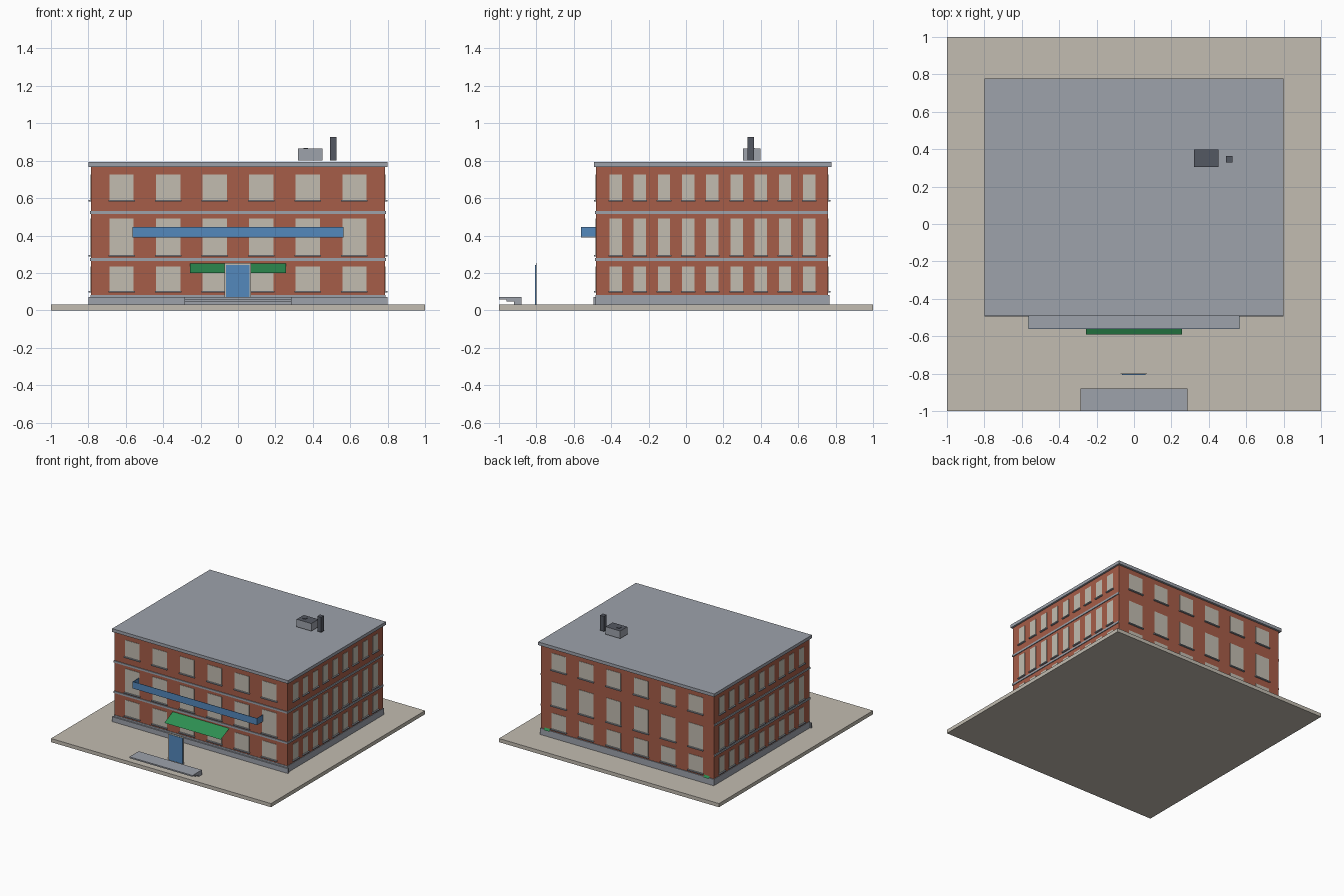
import bpy, bmesh
from mathutils import Matrix, Vector

cube = bpy.data.objects.get("Cube")
if cube:
    bpy.data.objects.remove(cube, do_unlink=True)


def material(name, *rgb):
    linear = [((c / 255 + 0.055) / 1.055) ** 2.4 for c in rgb] + [1]
    m = bpy.data.materials.new(name)
    m.use_nodes = True
    m.diffuse_color = linear
    m.node_tree.nodes["Principled BSDF"].inputs["Base Color"].default_value = linear
    return m


BRICK = material("red brick", 166, 93, 72)
STONE = material("grey stone", 157, 162, 171)
PAVING = material("beige paving", 194, 188, 177)
GLASS = material("pale window", 194, 188, 176)
BLUE = material("blue panel", 84, 136, 188)
GREEN = material("green awning", 46, 144, 82)
DARK = material("dark metal", 84, 88, 98)


def finish(name, bm, *mats):
    mesh = bpy.data.meshes.new(name)
    bm.to_mesh(mesh)
    bm.free()
    for m in mats:
        mesh.materials.append(m)
    obj = bpy.data.objects.new(name, mesh)
    bpy.context.collection.objects.link(obj)
    return obj


def add_box(bm, x, y, z):
    """Box from (low, high) pairs on each axis."""
    lo, hi = zip(x, y, z)
    lo, hi = Vector(lo), Vector(hi)
    size = Matrix.Diagonal(hi - lo).to_4x4()
    bmesh.ops.create_cube(bm, size=1, matrix=Matrix.Translation((lo + hi) / 2) @ size)


def box(name, mat, x, y, z):
    bm = bmesh.new()
    add_box(bm, x, y, z)
    return finish(name, bm, mat)


def sheet(name, mat, points):
    bm = bmesh.new()
    bm.faces.new([bm.verts.new(p) for p in points])
    return finish(name, bm, mat)


W, FRONT, BACK = 0.785, -0.48, 0.76      # wall half width and y limits
GROUND = 0.03

# Ground, walls, base and roof
box("ground_slab", PAVING, (-1, 1), (-1, 1), (0, GROUND))
box("brick_walls", BRICK, (-W, W), (FRONT, BACK), (0.08, 0.77))
box("foundation", STONE, (-W - .004, W + .004), (FRONT - .004, BACK + .006), (GROUND, 0.083))
box("front_plinth", STONE, (-0.8, 0.8), (-0.495, FRONT), (GROUND, 0.07))
box("flat_roof", STONE, (-0.8, 0.8), (-0.492, 0.777), (0.766, 0.792))

# Stone bands on the front and both sides
for label, z in (("lower", 0.272), ("upper", 0.522)):
    box(label + "_stone_band", STONE, (-W - .006, W + .006), (FRONT - .006, BACK - .001),
        (z - .008, z + .008))

# Windows and sills on all four walls, for each storey
STOREYS = (("ground", .104, .233), ("middle", .297, .49), ("top", .59, .725))


def windows(wall, centres, half, place):
    """place maps (along, outward) ranges to x and y ranges."""
    for storey, low, high in STOREYS:
        panes, sills = bmesh.new(), bmesh.new()
        for c in centres:
            add_box(panes, *place((c - half, c + half), .003), (low, high))
            add_box(sills, *place((c - half - .006, c + half + .006), .013), (low - .008, low))
        finish(f"{wall}_{storey}_windows", panes, GLASS)
        finish(f"{wall}_{storey}_sills", sills, STONE)


long_row = [(i - 2.5) * .249 for i in range(6)]
side_row = [-.376 + i * .1293 for i in range(9)]
windows("front", long_row, .065, lambda a, d: (a, (FRONT - d, FRONT)))
windows("back", long_row, .065, lambda a, d: (a, (BACK, BACK + d)))
windows("left", side_row, .033, lambda a, d: ((W, W + d), a))
windows("right", side_row, .033, lambda a, d: ((-W - d, -W), a))

# Balcony: thin floor with a blue panel on three sides
B = 0.565
box("balcony_floor", STONE, (-B, B), (-0.558, FRONT), (0.39, 0.396))
box("balcony_front_panel", BLUE, (-B, B), (-0.561, -0.558), (0.39, 0.446))
for side, x in (("left", B - .003), ("right", -B)):
    box(side + "_balcony_panel", BLUE, (x, x + .003), (-0.558, FRONT), (0.39, 0.446))

# Sloping awning sheet over the entrance
A = 0.257
sheet("entrance_awning", GREEN, [(-A, -0.59, 0.2), (A, -0.59, 0.2),
                                 (A, FRONT, 0.25), (-A, FRONT, 0.25)])

# Small sloping flaps low on the back wall
for side, s in (("left", 1), ("right", -1)):
    points = [(s * .75, .775, .08), (s * .7, .775, .08), (s * .7, .764, .098), (s * .75, .764, .098)]
    sheet(side + "_back_flap", GREEN, points)

# Free-standing door with frame
box("door_frame", PAVING, (-0.073, 0.07), (-0.803, -0.798), (GROUND, 0.252))
box("door_panel", BLUE, (-0.065, 0.062), (-0.806, -0.803), (GROUND, 0.241))

# Entrance platform with stepped underside, extruded along x
profile = [(-1, .07), (-1, .059), (-.96, .059), (-.96, .046), (-.92, .046),
           (-.92, GROUND), (-.88, GROUND), (-.88, .07)]
bm = bmesh.new()
face = bm.faces.new([bm.verts.new((-0.287, y, z)) for y, z in profile])
ext = bmesh.ops.extrude_face_region(bm, geom=[face])
moved = [v for v in ext["geom"] if isinstance(v, bmesh.types.BMVert)]
bmesh.ops.translate(bm, verts=moved, vec=(0.574, 0, 0))
bmesh.ops.recalc_face_normals(bm, faces=bm.faces)
finish("entrance_platform", bm, STONE)

# Rooftop unit with dark top, small vent, and chimney
unit = box("rooftop_unit", STONE, (0.32, 0.453), (0.305, 0.397), (0.802, 0.864))
unit.data.materials.append(DARK)
for p in unit.data.polygons:
    p.material_index = int(p.normal.z > 0.5)
box("rooftop_vent", DARK, (0.35, 0.375), (0.34, 0.365), (0.864, 0.868))
box("chimney", DARK, (0.491, 0.526), (0.328, 0.364), (0.802, 0.926))
